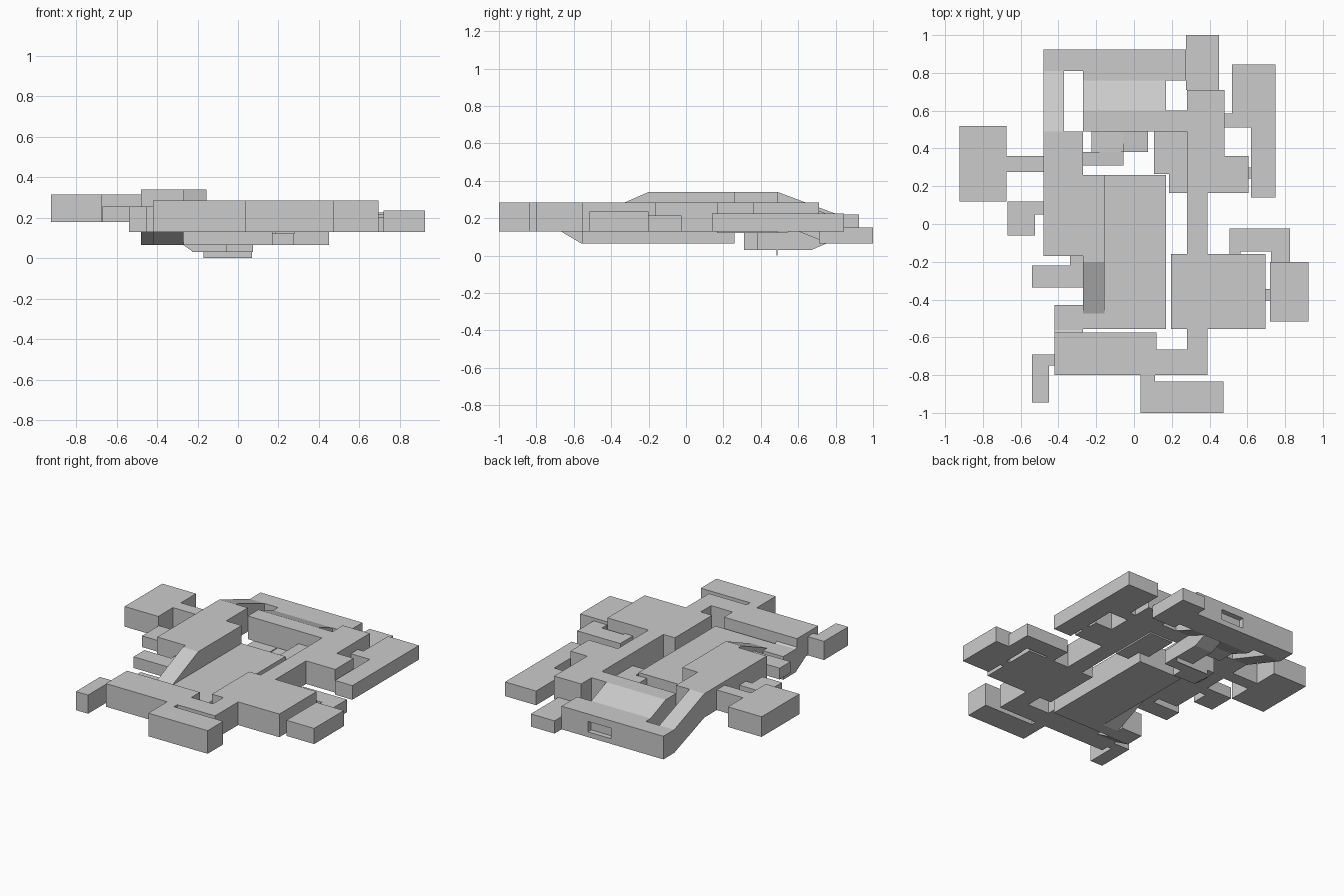
import bpy, bmesh
from mathutils import Vector


def prism(name, base, shift):
    """Extrude a flat outline along a vector."""
    bm = bmesh.new()
    face = bm.faces.new([bm.verts.new(p) for p in base])
    new = bmesh.ops.extrude_face_region(bm, geom=[face])["geom"]
    bmesh.ops.translate(bm, vec=Vector(shift),
                        verts=[v for v in new if isinstance(v, bmesh.types.BMVert)])
    bmesh.ops.recalc_face_normals(bm, faces=bm.faces)
    me = bpy.data.meshes.new(name)
    bm.to_mesh(me)
    bm.free()
    ob = bpy.data.objects.new(name, me)
    bpy.context.collection.objects.link(ob)
    return ob


def plan(name, pts, z0, z1):
    return prism(name, [(x, y, z0) for x, y in pts], (0, 0, z1 - z0))


def box(name, x0, x1, y0, y1, z0, z1):
    return plan(name, [(x0, y0), (x1, y0), (x1, y1), (x0, y1)], z0, z1)


def side(name, x0, x1, yz):
    return prism(name, [(x0, y, z) for y, z in yz], (x1 - x0, 0, 0))


LOW, MID, HIGH = (0.065, 0.22), (0.13, 0.285), (0.18, 0.34)

# Central hall and the ramp up to the upper room
plan("central_hall", [(-.27, -.555), (.17, -.555), (.17, .26), (-.155, .26),
                      (-.155, -.475), (-.27, -.475)], *LOW)
side("hall_ramp", -.27, -.155, [(-.475, .065), (-.475, .22), (-.2, .34), (-.2, .18)])
plan("upper_room", [(-.48, -.17), (-.27, -.17), (-.27, -.2), (-.155, -.2), (-.155, .26),
                    (-.27, .26), (-.27, .49), (-.48, .49)], *HIGH)

# Back room, its two ramps and a recess in the back wall
side("back_left_ramp", -.48, -.37, [(.49, .18), (.49, .34), (.81, .22), (.81, .065)])
back = plan("back_room", [(-.48, .81), (-.27, .81), (-.27, .76), (.275, .76),
                          (.275, .925), (-.48, .925)], *LOW)
cutter = box("recess_cutter", -.09, .08, .89, 1.0, .10, .17)
cutter.hide_render = True
cutter.hide_set(True)
cut = back.modifiers.new("recess", "BOOLEAN")
cut.operation, cut.object, cut.solver = "DIFFERENCE", cutter, "EXACT"
side("back_center_ramp", -.27, .17, [(.49, .13), (.49, .285), (.60, .285), (.76, .22),
                                     (.76, .065), (.60, .13)])

# Front corridor, long side corridor and east wing in one outline
plan("main_corridor", [(-.42, -.80), (.39, -.80), (.39, .165), (.605, .165), (.605, .36),
                       (.48, .36), (.48, .71), (.28, .71), (.28, .60), (.17, .60),
                       (.17, .49), (.28, .49), (.28, -.665), (.12, -.665),
                       (.12, -.575), (-.42, -.575)], *MID)
side("front_left_ramp", -.42, -.27, [(-.67, .13), (-.67, .28), (-.56, .22), (-.43, .22),
                                     (-.43, .065), (-.56, .065)])
box("right_room", .195, .695, -.555, -.16, *MID)

# Outlying rooms with their connecting necks
plan("front_room", [(.035, -1), (.475, -1), (.475, -.835), (.11, -.835), (.11, -.80),
                    (.035, -.80)], *MID)
plan("front_left_room", [(-.54, -.945), (-.45, -.945), (-.45, -.75), (-.42, -.75),
                         (-.42, -.69), (-.54, -.69)], .13, .255)
plan("left_alcove", [(-.54, -.335), (-.27, -.335), (-.27, -.17), (-.34, -.17),
                     (-.34, -.22), (-.54, -.22)], .18, .255)
plan("left_closet", [(-.67, -.06), (-.525, -.06), (-.525, .05), (-.48, .05),
                     (-.48, .12), (-.67, .12)], .18, .255)
plan("far_left_room", [(-.925, .12), (-.675, .12), (-.675, .275), (-.48, .275),
                       (-.48, .36), (-.675, .36), (-.675, .52), (-.925, .52)], .18, .315)
plan("east_room", [(.62, .14), (.75, .14), (.75, .845), (.52, .845), (.52, .585),
                   (.48, .585), (.48, .51), (.62, .51)], .13, .225)
box("east_neck", .605, .62, .24, .30, .13, .2)
box("far_right_room", .72, .925, -.515, -.2, .13, .235)
box("far_right_neck", .695, .72, -.405, -.345, .13, .2)
plan("right_passage", [(.505, -.16), (.565, -.16), (.565, -.145), (.725, -.145),
                       (.725, -.2), (.825, -.2), (.825, -.025), (.505, -.025)], .13, .215)
box("back_right_room", .275, .45, .71, 1.0, .065, .15)

# Low tunnel under the back ramp, with side steps
side("low_tunnel", -.055, .075, [(.38, .03), (.38, .12), (.60, .13), (.81, .20),
                                 (.81, .09), (.67, .03)])
box("tunnel_branch", -.225, -.055, .38, .49, .03, .13)
prism("tunnel_slope", [(-.27, .31, .065), (-.22, .31, .03), (-.055, .31, .03),
                       (-.055, .31, .12), (-.27, .31, .15)], (0, .07, 0))
box("tunnel_sill", -.17, .07, .485, .49, 0, .03)
plan("side_steps", [(.185, .165), (.28, .165), (.28, .49), (.105, .49), (.105, .265),
                    (.185, .265)], .12, .2)
